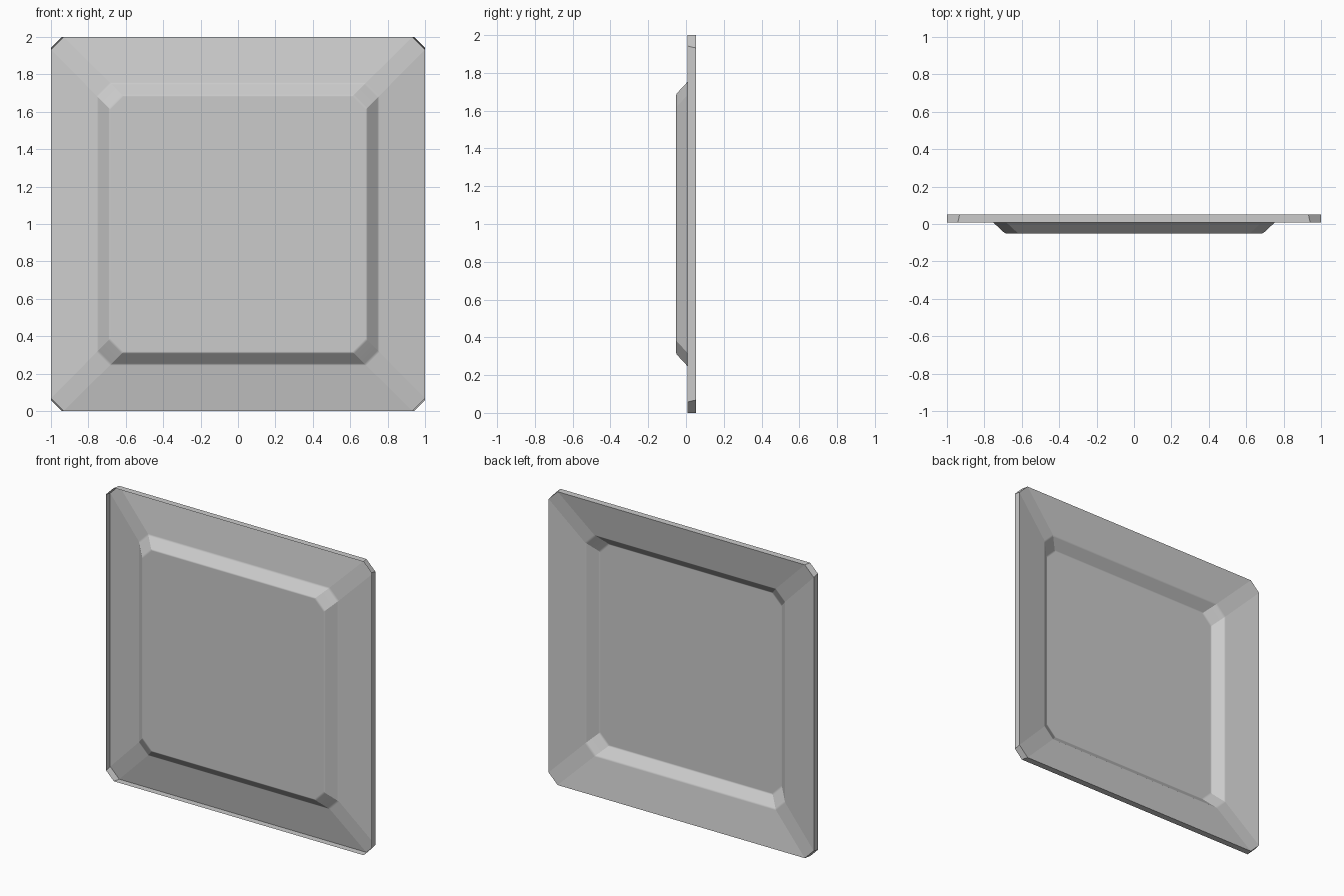
import bpy, bmesh

if "Cube" in bpy.data.objects:
    bpy.data.objects.remove(bpy.data.objects["Cube"])

# Thin pressed-sheet panel: each ring is a chamfered square (half size, corner chamfer, y)
RINGS = [
    (1.000, 0.058, 0.008),   # front lip of the outer wall
    (1.000, 0.068, 0.052),   # back fold between wall and sloping border
    (0.756, 0.070, 0.010),   # softened foot of the inner bevel
    (0.746, 0.070, 0.002),
    (0.692, 0.070, -0.048),  # softened top of the inner bevel
    (0.682, 0.070, -0.052),  # edge of the flat centre
]
CENTRE_Z = 1.0


def ring(bm, half, chamfer, y):
    """Eight vertices, counter-clockwise seen from the front."""
    a, b = half, half - chamfer
    pts = [(a, -b), (a, b), (b, a), (-b, a), (-a, b), (-a, -b), (-b, -a), (b, -a)]
    return [bm.verts.new((x, y, CENTRE_Z + z)) for x, z in pts]


bm = bmesh.new()
loops = [ring(bm, *r) for r in RINGS]

# Wall, border and bevel strips
for outer, inner in zip(loops, loops[1:]):
    for i in range(8):
        j = (i + 1) % 8
        bm.faces.new((outer[i], outer[j], inner[j], inner[i]))

# Flat raised centre
bm.faces.new(loops[-1])

# Smooth across the soft bevel, crisp at the corner strips and at the back fold
for f in bm.faces:
    f.smooth = True
for outer, inner in zip(loops, loops[1:]):
    for i in range(8):
        bm.edges.get((outer[i], inner[i])).smooth = False
for i in range(8):
    bm.edges.get((loops[1][i], loops[1][(i + 1) % 8])).smooth = False

mesh = bpy.data.meshes.new("raised_panel")
bm.to_mesh(mesh)
bm.free()
panel = bpy.data.objects.new("raised_panel", mesh)
bpy.context.collection.objects.link(panel)

# Keep the large faces flat-looking
weighted = panel.modifiers.new("flat_faces", 'WEIGHTED_NORMAL')
weighted.keep_sharp = True
weighted.weight = 100
